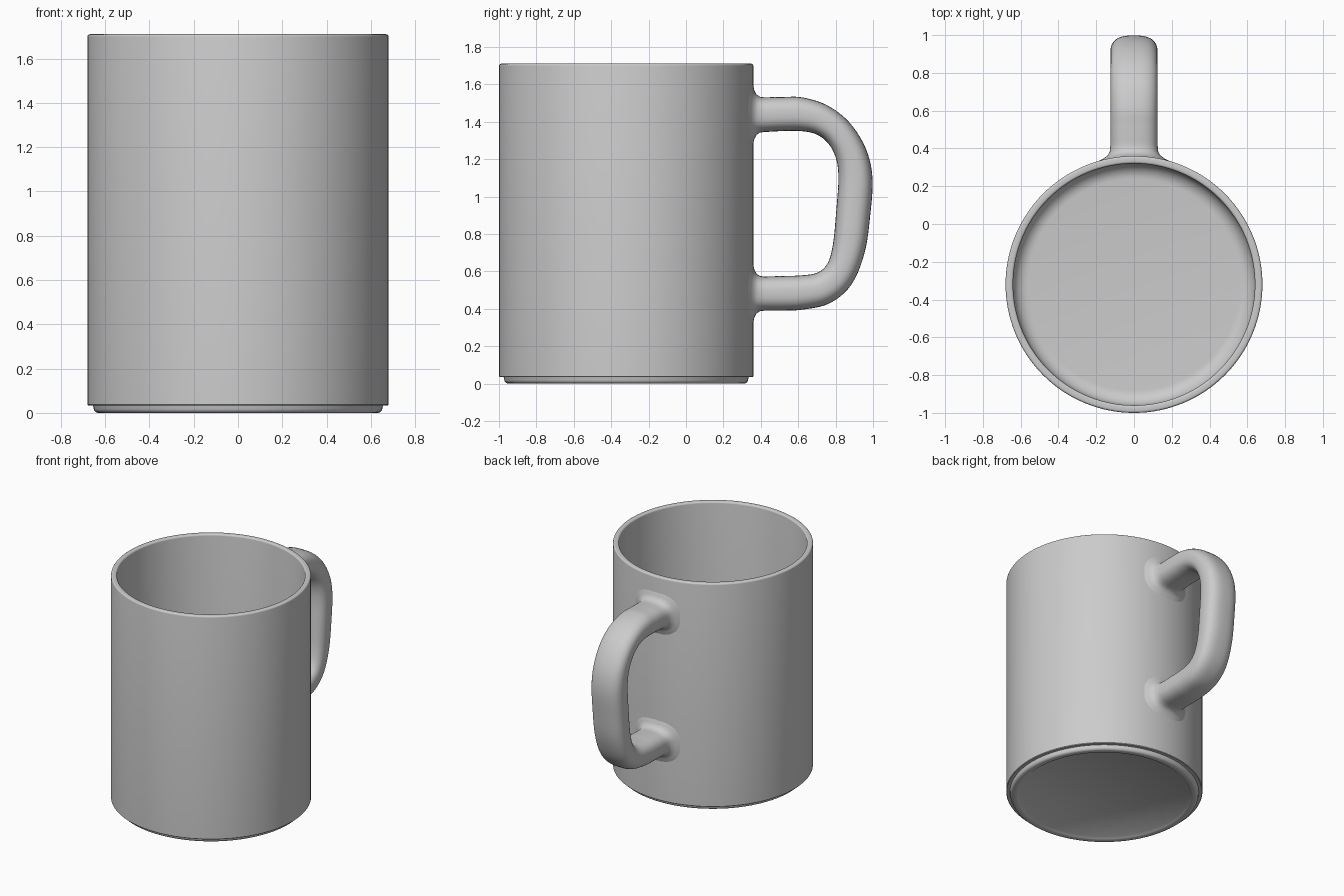
import bpy, bmesh, math
from mathutils import Vector

if "Cube" in bpy.data.objects:
    bpy.data.objects.remove(bpy.data.objects["Cube"])

CY, R = -0.32, 0.68          # mug axis and outer radius


def finish(bm, name):
    bmesh.ops.remove_doubles(bm, verts=bm.verts, dist=1e-5)
    bmesh.ops.recalc_face_normals(bm, faces=bm.faces)
    me = bpy.data.meshes.new(name)
    bm.to_mesh(me)
    bm.free()
    ob = bpy.data.objects.new(name, me)
    bpy.context.collection.objects.link(ob)
    bpy.ops.object.select_all(action='DESELECT')
    bpy.context.view_layer.objects.active = ob
    ob.select_set(True)
    bpy.ops.object.shade_smooth_by_angle(angle=math.radians(40))
    return ob


def skin(bm, rings):
    for a, b in zip(rings, rings[1:]):
        n = len(a)
        for i in range(n):
            bm.faces.new((a[i], a[(i + 1) % n], b[(i + 1) % n], b[i]))


def arc(cx, cz, r, a0, a1, n):
    return [(cx + r * math.cos(math.radians(a0 + (a1 - a0) * i / n)),
             cz + r * math.sin(math.radians(a0 + (a1 - a0) * i / n))) for i in range(n + 1)]


# Cup: lathed profile from the recessed base, over the foot and rim, to the inner floor
profile = ([(0.585, 0.015), (0.60, 0.004), (0.612, 0.0)]
           + arc(0.63, 0.022, 0.022, -90, 0, 5)
           + [(0.655, 0.034), (0.676, 0.034), (R, 0.038)]
           + arc(R - 0.012, 1.698, 0.012, 0, 90, 4)
           + arc(0.652, 1.698, 0.012, 90, 180, 4)
           + arc(0.56, 0.14, 0.08, 0, -90, 8))
bm = bmesh.new()
N = 128
rings = [[bm.verts.new((r * math.cos(2 * math.pi * i / N), CY + r * math.sin(2 * math.pi * i / N), z))
          for i in range(N)] for r, z in profile]
skin(bm, rings)
bm.faces.new(rings[0])
bm.faces.new(rings[-1])
finish(bm, "cup_body")

# Handle: loft between outer and inner outlines (y, z)
outer = [(0.42, 1.53), (0.52, 1.532), (0.62, 1.53), (0.75, 1.49), (0.87, 1.40), (0.96, 1.26), (0.997, 1.10),
         (0.985, 0.90), (0.955, 0.70), (0.885, 0.53), (0.77, 0.43), (0.63, 0.396), (0.52, 0.39), (0.42, 0.39)]
inner = [(0.42, 1.345), (0.52, 1.35), (0.61, 1.35), (0.69, 1.335), (0.755, 1.29), (0.80, 1.21), (0.815, 1.10),
         (0.803, 0.92), (0.785, 0.74), (0.755, 0.64), (0.70, 0.592), (0.61, 0.578), (0.52, 0.575), (0.42, 0.572)]


def smooth(pts, sub=5):
    p = [Vector(q) for q in pts]
    p = [2 * p[0] - p[1]] + p + [2 * p[-1] - p[-2]]
    out = []
    for i in range(1, len(p) - 2):
        a, b, c, d = p[i - 1:i + 3]
        for k in range(sub):
            t = k / sub
            out.append(0.5 * (2 * b + (c - a) * t + (2 * a - 5 * b + 4 * c - d) * t * t
                              + (3 * b - a - 3 * c + d) * t ** 3))
    return out + [p[-2]]


M = 40
section = []                 # rounded-rectangle unit section
for i in range(M):
    c, s = math.cos(2 * math.pi * i / M), math.sin(2 * math.pi * i / M)
    section.append((math.copysign(abs(c) ** 0.72, c), math.copysign(abs(s) ** 0.78, s)))
W = 0.125


def root(bm, z, half, d, grow):
    """Ring following the cup wall at distance d, widened by grow to form the fillet."""
    ring = []
    for u, v in section:
        x = u * (W + grow)
        y = CY + math.sqrt(R * R - x * x) + d
        ring.append(bm.verts.new((x, y, z + v * (half + grow))))
    return ring


bm = bmesh.new()
flare = [(-0.012, 0.085), (-0.001, 0.065), (0.006, 0.036), (0.018, 0.014), (0.036, 0.003)]
rings = [root(bm, 1.4375, 0.0925, d, g) for d, g in flare]
for o, n in zip(smooth(outer), smooth(inner)):
    mid, half = (o + n) / 2, (o - n) / 2
    rings.append([bm.verts.new((u * W, mid.x + v * half.x, mid.y + v * half.y)) for u, v in section])
# lower root runs the section upside down, so its half height is negative
for d, g in reversed(flare):
    rings.append(root(bm, 0.481, -0.091, d, -g))
    for vert, (u, v) in zip(rings[-1], section):
        x = u * (W + g)
        vert.co = (x, CY + math.sqrt(R * R - x * x) + d, 0.481 - v * (0.091 + g))
skin(bm, rings)
bm.faces.new(rings[0])
bm.faces.new(rings[-1])
finish(bm, "handle")
